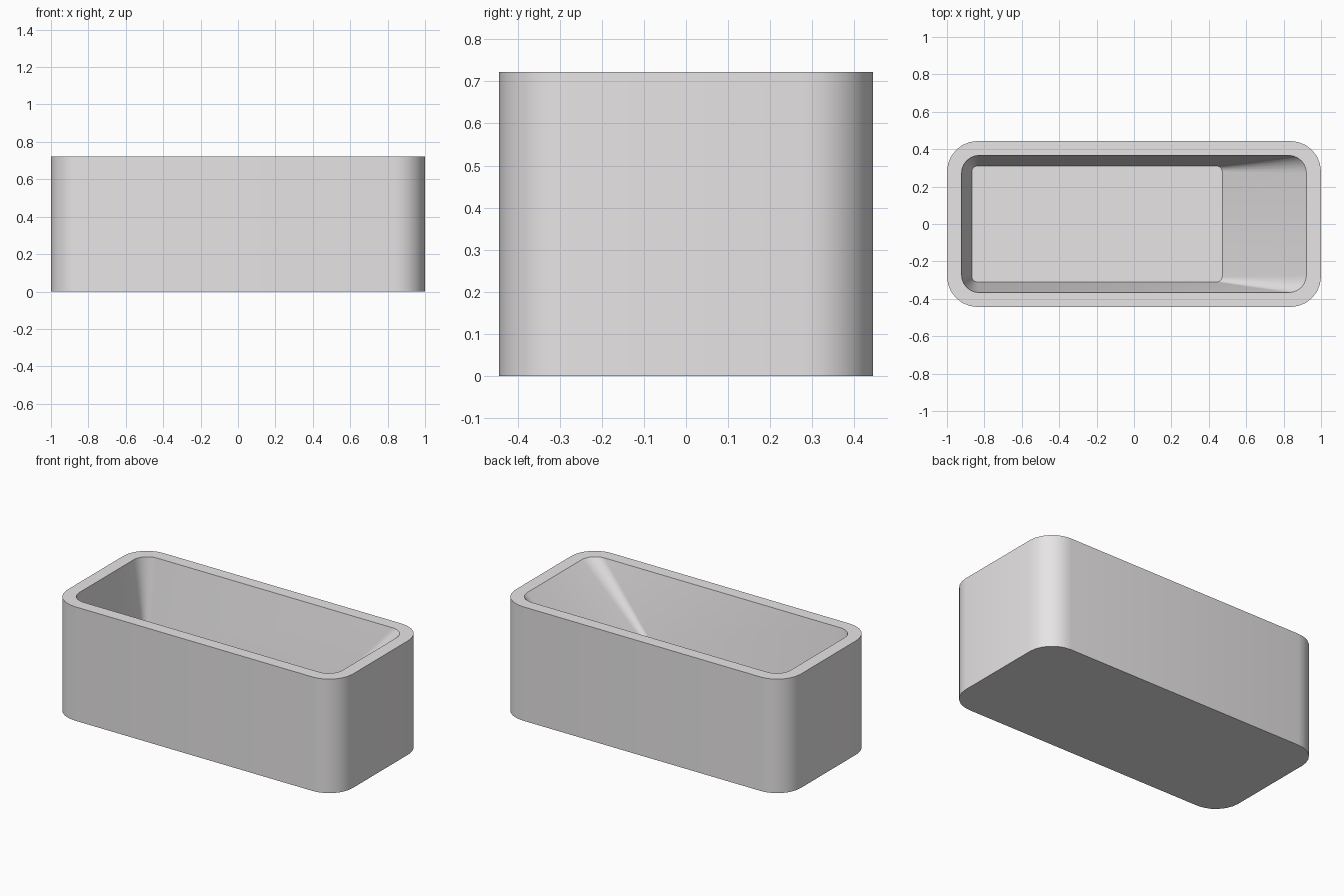
import bpy, bmesh, math

if "Cube" in bpy.data.objects:
    bpy.data.objects.remove(bpy.data.objects["Cube"])

SEG = 6  # segments per rounded corner


def rounded_loop(bm, x0, x1, y, r, z):
    """Closed rounded-rectangle loop of vertices at height z."""
    corners = [(x1 - r, y - r, 0), (x0 + r, y - r, 90),
               (x0 + r, -y + r, 180), (x1 - r, -y + r, 270)]
    loop = []
    for cx, cy, start in corners:
        for i in range(SEG + 1):
            a = math.radians(start + 90 * i / SEG)
            loop.append(bm.verts.new((cx + r * math.cos(a), cy + r * math.sin(a), z)))
    return loop


def bridge(bm, a, b):
    n = len(a)
    for i in range(n):
        j = (i + 1) % n
        bm.faces.new((a[i], a[j], b[j], b[i]))


H, FLOOR = 0.722, 0.285
bm = bmesh.new()

# Outer shell, flat rim, tapered basin with one sloping end
base = rounded_loop(bm, -1, 1, 0.444, 0.165, 0)
top = rounded_loop(bm, -1, 1, 0.444, 0.165, H)
rim = rounded_loop(bm, -0.922, 0.922, 0.367, 0.095, H)
floor = rounded_loop(bm, -0.867, 0.472, 0.31, 0.03, FLOOR)
bm.faces.new(list(reversed(base)))
bridge(bm, base, top)
bridge(bm, top, rim)
bridge(bm, rim, floor)
bm.faces.new(floor)
bmesh.ops.recalc_face_normals(bm, faces=bm.faces)

mesh = bpy.data.meshes.new("bathtub")
bm.to_mesh(mesh)
bm.free()
tub = bpy.data.objects.new("bathtub", mesh)
bpy.context.collection.objects.link(tub)

# Off-white enamel
mat = bpy.data.materials.new("off_white_enamel")
mat.diffuse_color = (0.80, 0.78, 0.785, 1)
mat.use_nodes = True
mat.node_tree.nodes["Principled BSDF"].inputs["Base Color"].default_value = mat.diffuse_color
mesh.materials.append(mat)

bpy.context.view_layer.objects.active = tub
tub.select_set(True)
bpy.ops.object.shade_smooth_by_angle(angle=math.radians(30))
